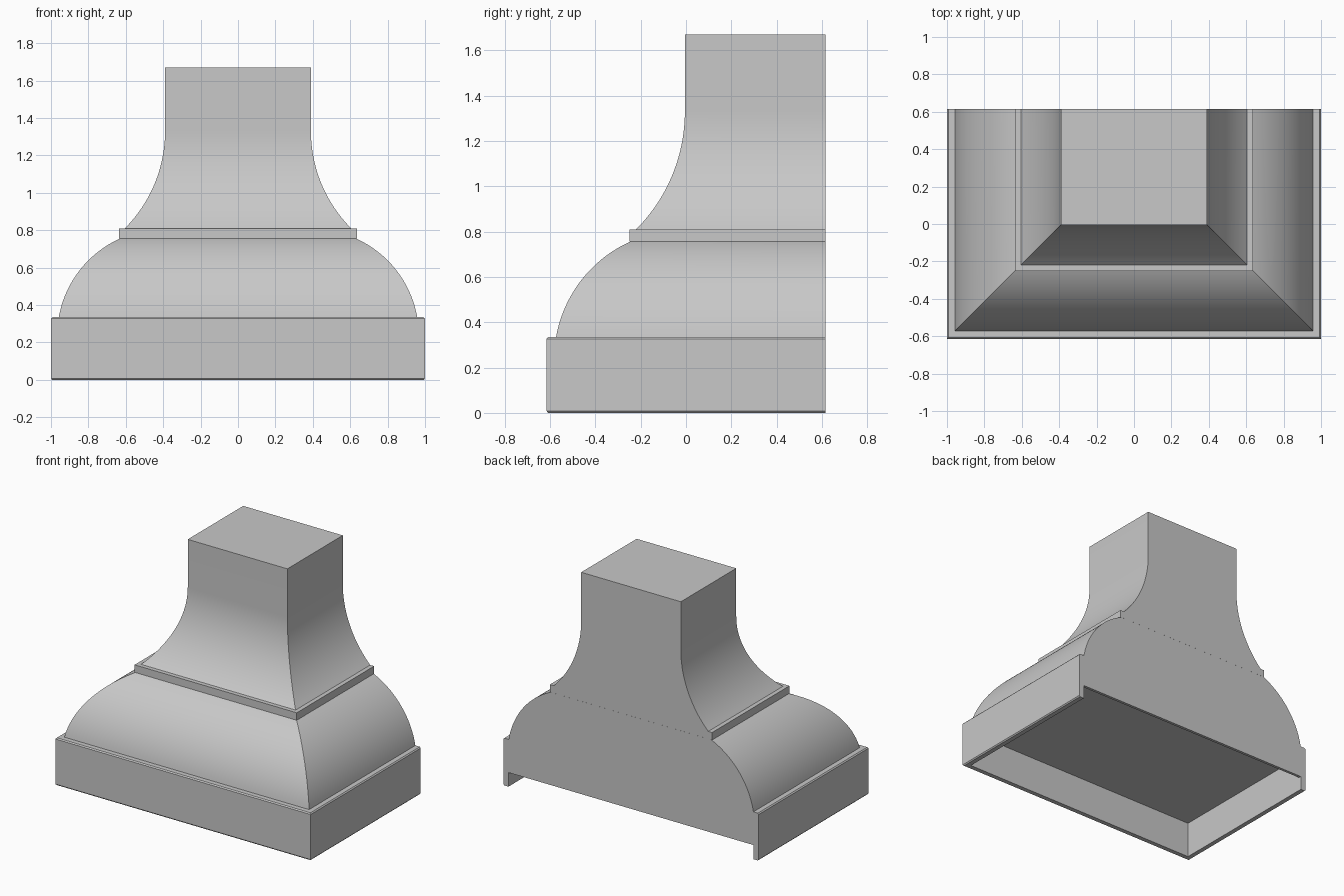
import bpy, bmesh, math

cube = bpy.data.objects.get("Cube")
if cube:
    bpy.data.objects.remove(cube)

FRONT, BACK = -0.615, 0.615

grey = bpy.data.materials.new("plain grey")
grey.use_nodes = True
colour = (0.58, 0.58, 0.58, 1)
grey.diffuse_color = colour
grey.node_tree.nodes["Principled BSDF"].inputs["Base Color"].default_value = colour


def finish(name, bm):
    bmesh.ops.recalc_face_normals(bm, faces=bm.faces)
    mesh = bpy.data.meshes.new(name)
    bm.to_mesh(mesh)
    bm.free()
    mesh.materials.append(grey)
    obj = bpy.data.objects.new(name, mesh)
    bpy.context.collection.objects.link(obj)
    bpy.ops.object.select_all(action="DESELECT")
    obj.select_set(True)
    bpy.context.view_layer.objects.active = obj
    bpy.ops.object.shade_smooth_by_angle(angle=math.radians(25))
    return obj


def wrap(name, profile, hollow=False):
    """Carry a (half width, height) profile around both sides and the mitred front."""
    bm = bmesh.new()
    rows = []
    for w, z in profile:
        y = FRONT + 1 - w
        rows.append([bm.verts.new(p) for p in
                     ((w, BACK, z), (w, y, z), (-w, y, z), (-w, BACK, z))])
    pairs = list(zip(rows, rows[1:]))
    if hollow:
        pairs.append((rows[-1], rows[0]))
    for a, b in pairs:
        for i in range(3):
            bm.faces.new((a[i], a[i + 1], b[i + 1], b[i]))
    if hollow:      # end faces of the open-backed frame
        bm.faces.new([r[0] for r in rows])
        bm.faces.new([r[3] for r in rows])
    else:           # flat bottom, top and back
        bm.faces.new(rows[0])
        bm.faces.new(rows[-1])
        bm.faces.new([r[0] for r in rows] + [r[3] for r in reversed(rows)])
    return finish(name, bm)


def arc(cx, cz, radius, start, end, steps=24):
    angles = [math.radians(start + (end - start) * i / steps) for i in range(steps + 1)]
    return [(cx + radius * math.cos(a), cz + radius * math.sin(a)) for a in angles]


# Base band, open underneath and at the back, with softened outer edges
wrap("base_band", [(0.96, 0), (0.993, 0), (1, 0.008), (1, 0.327),
                   (0.993, 0.335), (0.96, 0.335)], hollow=True)

# Bulging lower canopy; its flat underside is the recess ceiling
wrap("lower_canopy", [(0.96, 0.26), (0.96, 0.335)] + arc(0.397, 0.236, 0.57, 10, 66))

# Trim between the two curves
wrap("middle_trim", [(0.635, 0.757), (0.635, 0.81)])

# Flared upper canopy running into the straight chimney
wrap("chimney", arc(1.126, 1.33, 0.736, 225, 180) + [(0.39, 1.67)])

# Back panel closing the recess, stopping short of the bottom
bm = bmesh.new()
bmesh.ops.create_cube(bm, size=1)
for v in bm.verts:
    v.co.x *= 1.92
    v.co.y = BACK - (0.02 if v.co.y < 0 else 0)
    v.co.z = 0.1 if v.co.z < 0 else 0.26
finish("back_panel", bm)
